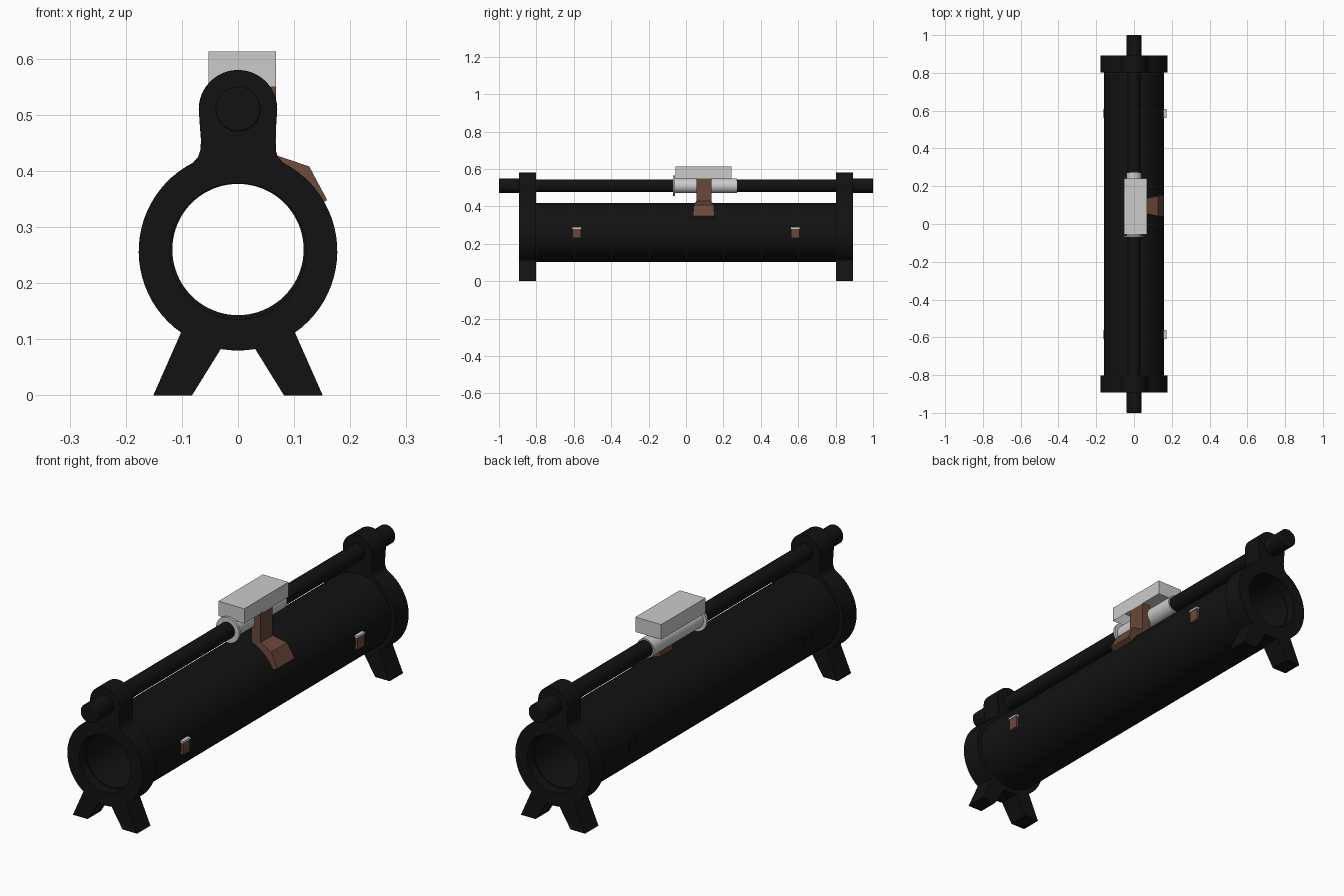
import bpy, bmesh
from math import radians, cos, sin, pi
from mathutils import Vector

if "Cube" in bpy.data.objects:
    bpy.data.objects.remove(bpy.data.objects["Cube"])


def material(name, rgb):
    m = bpy.data.materials.new(name)
    m.diffuse_color = (*rgb, 1)
    m.use_nodes = True
    m.node_tree.nodes["Principled BSDF"].inputs["Base Color"].default_value = m.diffuse_color
    return m


BLACK = material("black_enamel", (0.006, 0.006, 0.006))
BROWN = material("copper_brown", (0.14, 0.065, 0.042))
CZ, RZ = 0.257, 0.51          # tube axis and rod axis heights


def finish(name, bm, mat=None, bevel=0, smooth=True):
    bmesh.ops.recalc_face_normals(bm, faces=bm.faces)
    me = bpy.data.meshes.new(name)
    bm.to_mesh(me)
    bm.free()
    ob = bpy.data.objects.new(name, me)
    bpy.context.collection.objects.link(ob)
    if mat:
        me.materials.append(mat)
    if bevel:
        b = ob.modifiers.new("bevel", 'BEVEL')
        b.width, b.segments = bevel, 3
        b.limit_method, b.angle_limit = 'ANGLE', radians(35)
        b.harden_normals = True
    if smooth:
        bpy.ops.object.select_all(action='DESELECT')
        ob.select_set(True)
        bpy.context.view_layer.objects.active = ob
        bpy.ops.object.shade_smooth_by_angle(angle=radians(40))
    return ob


def lathe(name, profile, z, mat=None, bevel=0, steps=64):
    """Spin closed or axis-touching (radius, y) points about the y direction."""
    bm = bmesh.new()
    vs = [bm.verts.new((r, y, z)) for r, y in profile]
    es = [bm.edges.new((vs[i], vs[(i + 1) % len(vs)])) for i in range(len(vs))
          if profile[i][0] + profile[(i + 1) % len(vs)][0] > 0]
    bmesh.ops.spin(bm, geom=vs + es, cent=(0, 0, z), axis=(0, 1, 0),
                   angle=2 * pi, steps=steps, use_duplicate=False)
    bmesh.ops.remove_doubles(bm, verts=bm.verts, dist=1e-5)
    return finish(name, bm, mat, bevel)


def cylinder(name, r, y0, y1, z, mat=None, bevel=0, steps=48):
    return lathe(name, [(0, y0), (r, y0), (r, y1), (0, y1)], z, mat, bevel, steps)


def box(name, lo, hi, mat=None, open_bottom=0):
    bm = bmesh.new()
    lo, hi = Vector(lo), Vector(hi)
    bmesh.ops.create_cube(bm, size=1)
    for v in bm.verts:
        v.co = (lo + hi) / 2 + v.co * (hi - lo)
    if open_bottom:
        bottom = min(bm.faces, key=lambda f: f.calc_center_median().z)
        bmesh.ops.inset_region(bm, faces=[bottom], thickness=open_bottom)
        bmesh.ops.translate(bm, verts=bottom.verts,
                            vec=(0, 0, hi.z - lo.z - open_bottom))
    return finish(name, bm, mat, smooth=False)


def arc(r, z, a0, a1, n):
    return [(r * cos(radians(a0 + (a1 - a0) * i / n)),
             z + r * sin(radians(a0 + (a1 - a0) * i / n))) for i in range(n + 1)]


# End brackets: ring with rod lug and two splayed feet
half = (arc(0.177, CZ, -90, -80, 2) + [(0.082, 0.0), (0.151, 0.0)]
        + arc(0.177, CZ, -55, 63, 24)
        + [(0.071, 0.425), (0.067, 0.437), (0.066, 0.455), (0.068, 0.48)]
        + arc(0.07, RZ, 0, 90, 12))
outline = half + [(-x, z) for x, z in half[-2:0:-1]]
bore = arc(0.121, CZ, 0, 354.375, 63)
for label, y0 in (("front", -0.892), ("back", 0.802)):
    bm = bmesh.new()
    edges = []
    for loop in (outline, bore):
        vs = [bm.verts.new((x, y0, z)) for x, z in loop]
        edges += [bm.edges.new((vs[i - 1], vs[i])) for i in range(len(vs))]
    bmesh.ops.triangle_fill(bm, edges=edges, use_beauty=True)
    ext = bmesh.ops.extrude_face_region(bm, geom=bm.faces[:], use_keep_orig=True)
    bmesh.ops.translate(bm, vec=(0, 0.09, 0),
                        verts=[g for g in ext["geom"] if isinstance(g, bmesh.types.BMVert)])
    finish(label + "_bracket", bm, BLACK, bevel=0.008)

# Hollow winding tube
lathe("resistance_tube", [(0.117, -0.85), (0.158, -0.85), (0.158, 0.85), (0.117, 0.85)],
      CZ + 0.003, BLACK, steps=80)

# Guide rod with end caps
cylinder("guide_rod", 0.034, -0.9, 0.9, RZ, BLACK)
cylinder("front_rod_cap", 0.04, -1.0, -0.885, RZ, BLACK, bevel=0.004)
cylinder("back_rod_cap", 0.04, 0.885, 1.0, RZ, BLACK, bevel=0.004)

# Sliding carriage: sleeve, flange and hollow grip
cylinder("slider_sleeve", 0.04, -0.062, 0.272, RZ)
cylinder("slider_flange", 0.054, -0.07, -0.06, RZ)
box("slider_grip", (-0.053, -0.055, 0.55), (0.068, 0.242, 0.613), open_bottom=0.012)

# Bent wiper contact, as sections (outer point, inner point, half width)
sections = [((0.068, 0.555), (0.025, 0.555), 0.04),
            ((0.068, 0.428), (0.025, 0.405), 0.04),
            ((0.127, 0.408), (0.095, 0.37), 0.053),
            ((0.159, 0.348), (0.125, 0.33), 0.058)]
bm = bmesh.new()
rings = [[bm.verts.new((p[0], 0.095 + s * w, p[1]))
          for p, s in ((o, -1), (o, 1), (i, 1), (i, -1))] for o, i, w in sections]
for a, b in zip(rings, rings[1:]):
    for k in range(4):
        bm.faces.new((a[k - 1], a[k], b[k], b[k - 1]))
bm.faces.new(rings[0])
bm.faces.new(rings[-1])
finish("wiper_contact", bm, BROWN, smooth=False)

# Side terminals with metal tips, and the small stubs opposite
for label, y in (("front", -0.585), ("back", 0.585)):
    box(label + "_terminal", (0.14, y - 0.023, 0.23), (0.168, y + 0.023, 0.28), BROWN)
    box(label + "_terminal_tip", (0.14, y - 0.025, 0.28), (0.171, y + 0.025, 0.289))
    box(label + "_stub", (-0.162, y - 0.025, 0.24), (-0.14, y + 0.025, 0.28), BLACK)
